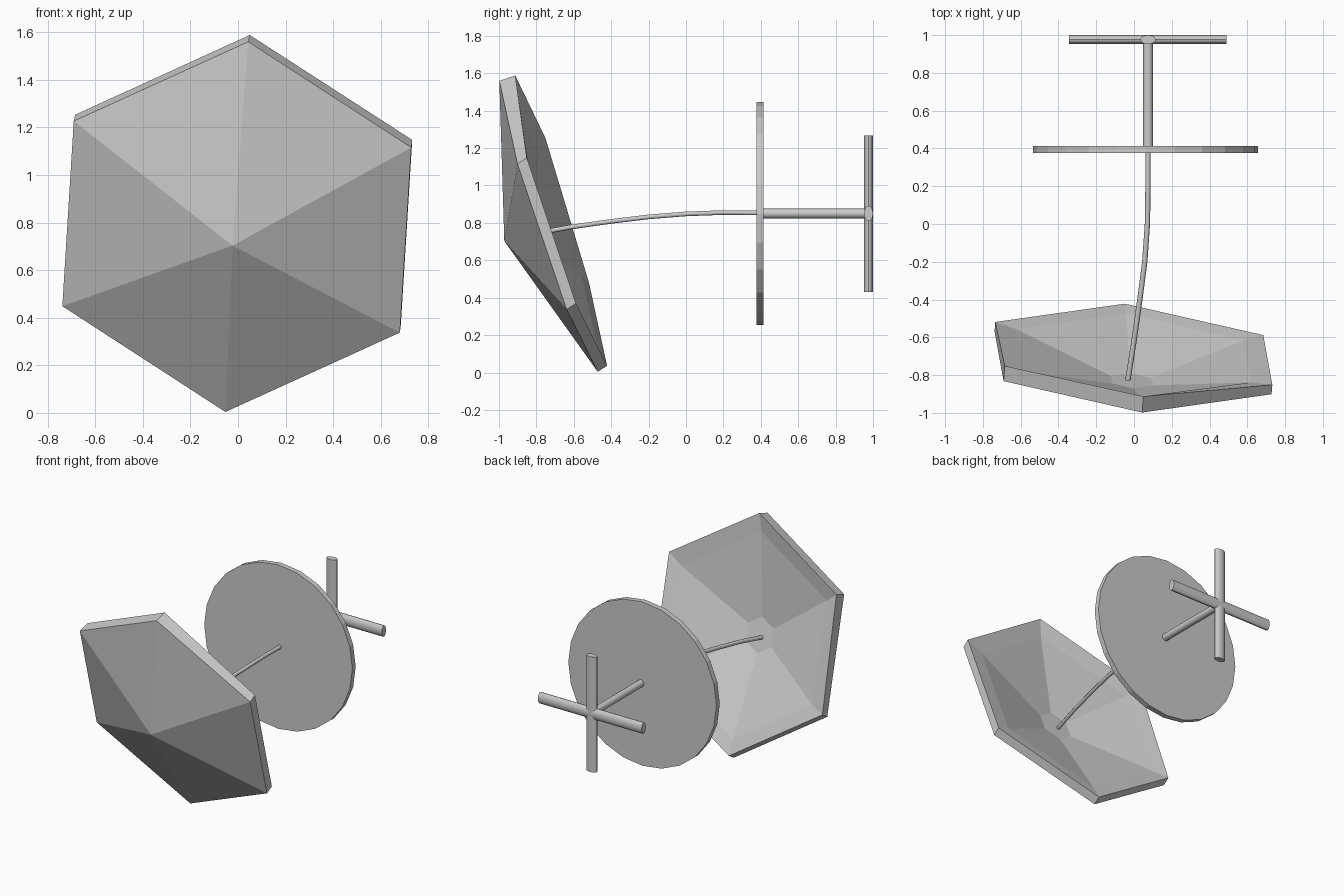
import bpy, bmesh, math
from mathutils import Vector

if "Cube" in bpy.data.objects:
    bpy.data.objects.remove(bpy.data.objects["Cube"])


def make_object(name, bm):
    bmesh.ops.recalc_face_normals(bm, faces=bm.faces)
    mesh = bpy.data.meshes.new(name)
    bm.to_mesh(mesh)
    bm.free()
    obj = bpy.data.objects.new(name, mesh)
    bpy.context.collection.objects.link(obj)
    return obj


def cylinder(name, start, end, radius, sides, squash=(1, 1, 1), smooth=True):
    """Cylinder between two points, squashed along world axes about its middle."""
    start, end = Vector(start), Vector(end)
    axis = end - start
    bm = bmesh.new()
    bmesh.ops.create_cone(bm, cap_ends=True, segments=sides, radius1=radius,
                          radius2=radius, depth=axis.length)
    turn = axis.to_track_quat('Z', 'Y')
    for v in bm.verts:
        v.co = (turn @ v.co) * Vector(squash) + (start + end) / 2
    obj = make_object(name, bm)
    if smooth:
        bpy.ops.object.select_all(action='DESELECT')
        bpy.context.view_layer.objects.active = obj
        obj.select_set(True)
        bpy.ops.object.shade_smooth_by_angle()
    return obj


# Tilted six-sided dish: shallow cone outside, hollow with a small flat inside
centre = Vector((-0.005, -0.735, 0.782))
up = Vector((0.048, -0.263, 0.778))
normal = Vector((0.071, 0.946, 0.3155)).normalized()
side = up.cross(normal).normalized() * up.length
if side.x < 0:
    side = -side
spokes = [up * math.cos(a) + side * math.sin(a)
          for a in (math.radians(60 * i) for i in range(6))]
thin = Vector((0.004, 0.05, 0.032))
lips = [normal * 0.09] + [thin] * 4 + [normal * 0.085]

bm = bmesh.new()
rings = [
    [bm.verts.new(centre + s) for s in spokes],
    [bm.verts.new(centre + s + lip) for s, lip in zip(spokes, lips)],
    [bm.verts.new(centre + s * 0.85 + normal * 0.04) for s in spokes],
    [bm.verts.new(centre + s * 0.15 - normal * 0.10) for s in spokes],
]
apex = bm.verts.new(centre - normal * 0.25)
for i in range(6):
    j = (i + 1) % 6
    bm.faces.new((apex, rings[0][i], rings[0][j]))
    for a, b in zip(rings, rings[1:]):
        bm.faces.new((a[i], a[j], b[j], b[i]))
bm.faces.new(rings[3])
make_object("hexagonal_dish", bm)

# Curved thin rod from the dish to the disc
curve = bpy.data.curves.new("curved_rod", 'CURVE')
curve.dimensions = '3D'
curve.bevel_depth = 0.014
curve.bevel_resolution = 1
curve.use_fill_caps = True
path = [(-0.036, -0.85, 0.735), (0.0, -0.62, 0.777), (0.031, -0.4, 0.808),
        (0.057, -0.2, 0.832), (0.071, 0.0, 0.848), (0.074, 0.2, 0.855),
        (0.074, 0.4, 0.853)]
spline = curve.splines.new('POLY')
spline.points.add(len(path) - 1)
for point, co in zip(spline.points, path):
    point.co = (*co, 1)
rod = bpy.data.objects.new("curved_rod", curve)
bpy.context.collection.objects.link(rod)

# Upright round disc
cylinder("round_disc", (0.061, 0.376, 0.85), (0.061, 0.414, 0.85), 0.596, 24,
         smooth=False)

# Shaft behind the disc, ending in a cross of two flattened bars
cylinder("rear_shaft", (0.074, 0.395, 0.85), (0.074, 0.977, 0.85), 0.026, 16)
flat = 0.58
cylinder("horizontal_bar", (-0.343, 0.976, 0.85), (0.491, 0.976, 0.85), 0.041, 16,
         (1, flat, 1))
cylinder("vertical_bar", (0.074, 0.976, 0.43), (0.074, 0.976, 1.268), 0.041, 16,
         (1, flat, 1))
